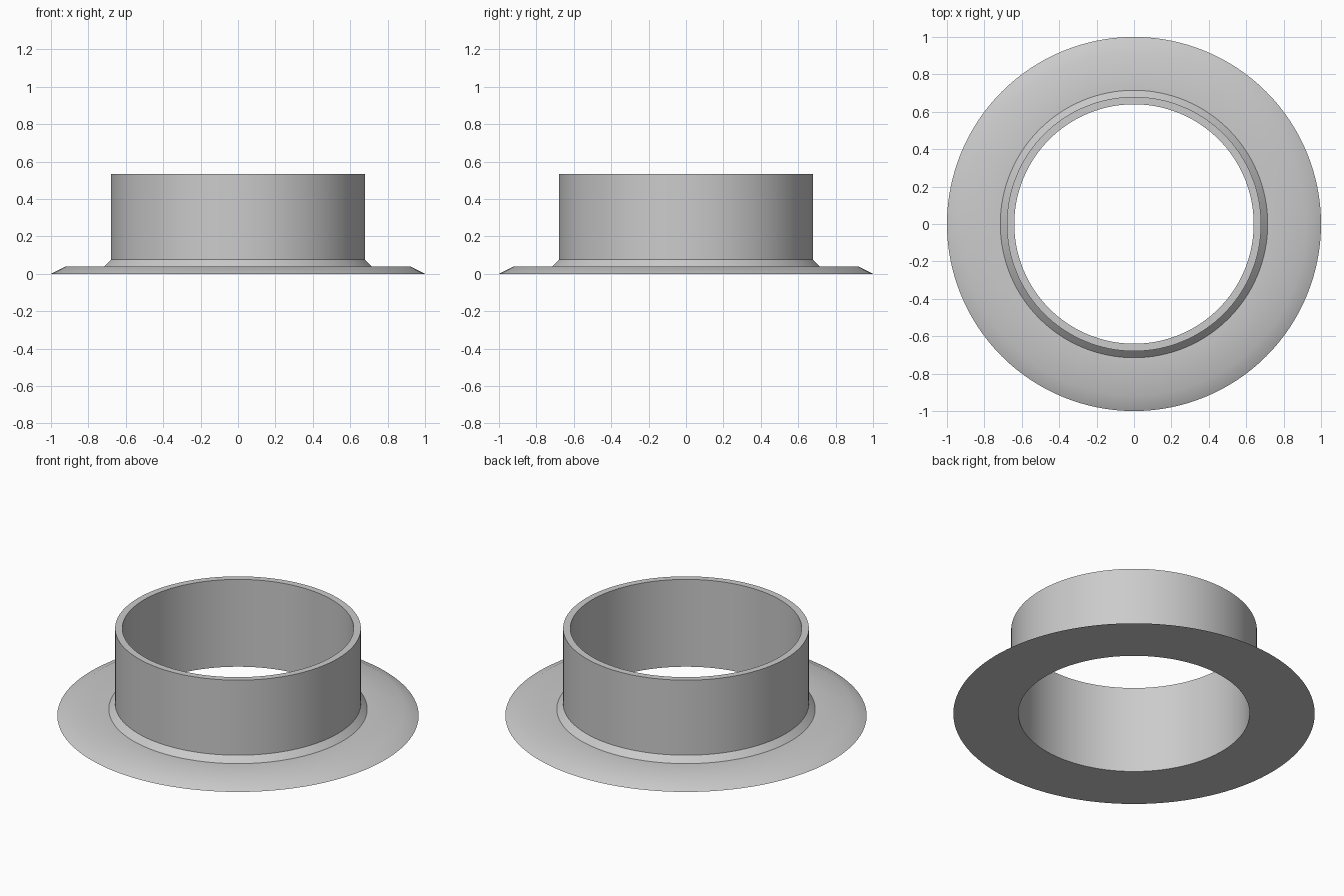
import bpy
import bmesh
import math

cube = bpy.data.objects.get("Cube")
if cube:
    bpy.data.objects.remove(cube, do_unlink=True)

SEGMENTS = 128


def make_material(name, colour):
    mat = bpy.data.materials.new(name)
    mat.use_nodes = True
    mat.diffuse_color = colour
    mat.node_tree.nodes["Principled BSDF"].inputs["Base Color"].default_value = colour
    return mat


def lathe(name, profile, mat):
    """Revolve a closed (radius, height) profile around the z axis."""
    bm = bmesh.new()
    rings = []
    for i in range(SEGMENTS):
        a = 2 * math.pi * i / SEGMENTS
        rings.append([bm.verts.new((r * math.cos(a), r * math.sin(a), z))
                      for r, z in profile])
    n = len(profile)
    for i, ring in enumerate(rings):
        following = rings[(i + 1) % SEGMENTS]
        for j in range(n):
            k = (j + 1) % n
            bm.faces.new((ring[j], following[j], following[k], ring[k]))
    bmesh.ops.recalc_face_normals(bm, faces=bm.faces)
    mesh = bpy.data.meshes.new(name)
    bm.to_mesh(mesh)
    bm.free()
    mesh.materials.append(mat)
    obj = bpy.data.objects.new(name, mesh)
    bpy.context.collection.objects.link(obj)
    bpy.ops.object.select_all(action='DESELECT')
    obj.select_set(True)
    bpy.context.view_layer.objects.active = obj
    bpy.ops.object.shade_smooth_by_angle(angle=math.radians(30))
    return obj


grey = make_material("light grey", (0.6, 0.6, 0.6, 1))

# Flange with bevelled rim, chamfered weld at the foot, and open tube
lathe("flanged_collar", [
    (0.64, 0.0),     # bore, bottom
    (1.0, 0.0),      # flange rim
    (0.92, 0.04),    # top of rim bevel
    (0.715, 0.04),   # foot of chamfer
    (0.68, 0.075),   # top of chamfer
    (0.68, 0.533),   # tube lip, outside
    (0.64, 0.533),   # tube lip, inside
], grey)
